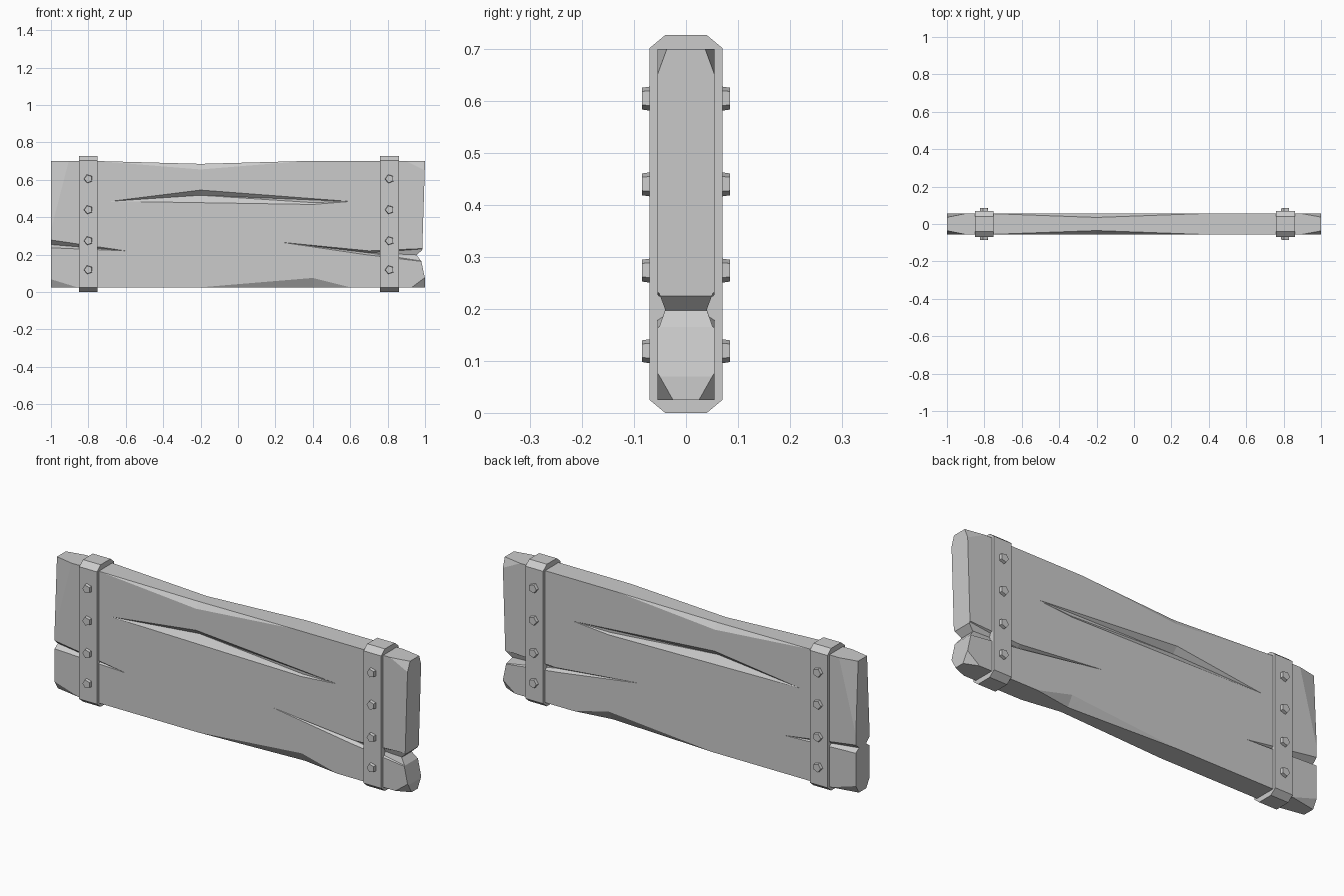
import bpy, bmesh, math
from mathutils import Vector

if "Cube" in bpy.data.objects:
    bpy.data.objects.remove(bpy.data.objects["Cube"], do_unlink=True)

grey = bpy.data.materials.new("plain_grey")
grey.use_nodes = True
COLOUR = (0.6, 0.6, 0.6, 1)
grey.diffuse_color = COLOUR
grey.node_tree.nodes["Principled BSDF"].inputs["Base Color"].default_value = COLOUR

HALF = 0.055  # half thickness of the plank


def make(name, bm):
    bmesh.ops.recalc_face_normals(bm, faces=bm.faces)
    mesh = bpy.data.meshes.new(name)
    bm.to_mesh(mesh)
    bm.free()
    obj = bpy.data.objects.new(name, mesh)
    bpy.context.collection.objects.link(obj)
    mesh.materials.append(grey)
    return obj


def hull(name, points):
    bm = bmesh.new()
    for p in points:
        bm.verts.new(p)
    bmesh.ops.convex_hull(bm, input=bm.verts)
    return make(name, bm)


def prism(name, points, offset):
    bm = bmesh.new()
    face = bm.faces.new([bm.verts.new(p) for p in points])
    ext = bmesh.ops.extrude_face_region(bm, geom=[face])
    verts = [v for v in ext["geom"] if isinstance(v, bmesh.types.BMVert)]
    bmesh.ops.translate(bm, verts=verts, vec=offset)
    return make(name, bm)


# Plank: lofted along its length; each station holds
# x, bottom, top, bottom wear (depth, height), top wear (depth, height)
stations = [
    (-1.0, .025, .70, 0, 0, 0, 0),
    (-.75, .025, .70, 0, 0, 0, 0),
    (-.20, .025, .685, 0, 0, .02, .03),
    (.35, .025, .70, .028, .046, 0, 0),
    (.40, .025, .70, .03, .05, 0, 0),
    (.60, .025, .70, 0, 0, 0, 0),
    (1.0, .025, .70, 0, 0, 0, 0),
]
bm = bmesh.new()
rings = []
for x, lo, hi, bd, bh, td, th in stations:
    half = [(HALF - bd, lo), (HALF, lo + bh), (HALF, hi - th), (HALF - td, hi)]
    loop = half + [(-y, z) for y, z in reversed(half)]
    rings.append([bm.verts.new((x, y, z)) for y, z in loop])
for a, b in zip(rings, rings[1:]):
    for i in range(8):
        j = (i + 1) % 8
        bm.faces.new((a[i], a[j], b[j], b[i]))
bm.faces.new(rings[0])
bm.faces.new(rings[-1])
bmesh.ops.remove_doubles(bm, verts=bm.verts, dist=1e-5)
bmesh.ops.triangulate(bm, faces=bm.faces)
plank = make("plank", bm)

cutters = []


# Chipped corner: slices the corner off through three points
def chip(corner, tri):
    for s in (-1, 1):
        pts = [Vector((x, s * y, z)) for x, y, z in tri]
        mid = sum(pts, Vector()) / 3
        k = Vector((corner[0], s * corner[1], corner[2]))
        big = [mid + (p - mid) * 2.5 for p in pts]
        cutters.append(hull("chip_cutter", big + [k + (k - mid) * 2]))


chip((-1, HALF, .70), [(-.905, HALF, .70), (-1, .036, .70), (-1, HALF, .33)])
chip((1, HALF, .70), [(.90, HALF, .70), (1, .037, .70), (1, HALF, .65)])
chip((-1, HALF, .025), [(-.86, HALF, .025), (-1, .03, .025), (-1, HALF, .068)])
chip((1, HALF, .025), [(.93, HALF, .025), (1, .025, .025), (1, HALF, .078)])


# Cracks: wedges with an outline on the face and a buried valley line
def crack(outline, valley):
    for s in (-1, 1):
        pts = [(x, s * y, z) for x, z in outline for y in (HALF, HALF + .02)]
        pts += [(x, s * (HALF - d), z) for x, z, d in valley]
        cutters.append(hull("crack_cutter", pts))


crack([(-.68, .485), (-.2, .545), (.6, .484), (.4, .468), (-.2, .488)],
      [(-.2, .517, .028), (.4, .478, .008)])
crack([(.23, .266), (.70, .22), (.68, .20)], [(.70, .209, .018)])
crack([(.70, .22), (.68, .20), (1.05, .235), (1.05, .155)],
      [(.70, .209, .018), (1.05, .195, .014)])
crack([(-.60, .22), (-1.05, .285), (-1.05, .238)], [(-1.05, .258, .03)])

# Worn right end with a split running through the thickness
end = [(1, .70), (.985, .225), (.955, .197), (.98, .165), (1, .07),
       (1.1, .07), (1.1, .70)]
cutters.append(prism("end_cutter", [(x, -.2, z) for x, z in end], (0, .4, 0)))

for c in cutters:
    mod = plank.modifiers.new("cut", "BOOLEAN")
    mod.operation = "DIFFERENCE"
    mod.solver = "EXACT"
    mod.object = c
    c.hide_render = True
bpy.context.view_layer.update()
deps = bpy.context.evaluated_depsgraph_get()
cut_mesh = bpy.data.meshes.new_from_object(plank.evaluated_get(deps))
plank.modifiers.clear()
plank.data = cut_mesh
cut_mesh.materials.clear()
cut_mesh.materials.append(grey)
for c in cutters:
    bpy.data.objects.remove(c, do_unlink=True)

# Metal straps and their five-sided bolts
strap = [(-.07, .025), (-.04, 0), (.04, 0), (.07, .025),
         (.07, .702), (.04, .727), (-.04, .727), (-.07, .702)]
for side, cx in (("right", -.80), ("left", .81)):
    prism(side + "_strap", [(cx - .05, y, z) for y, z in strap], (.1, 0, 0))
    for face, s in (("front", -1), ("back", 1)):
        for n, z in enumerate((.119, .274, .44, .605)):
            pts = []
            for k in range(5):
                a = math.radians(-34 + 72 * k)
                for r, y in ((.025, .065), (.022, .085)):
                    pts.append((cx + r * math.cos(a), s * y, z + r * math.sin(a)))
            hull(f"{side}_{face}_bolt_{n + 1}", pts)
